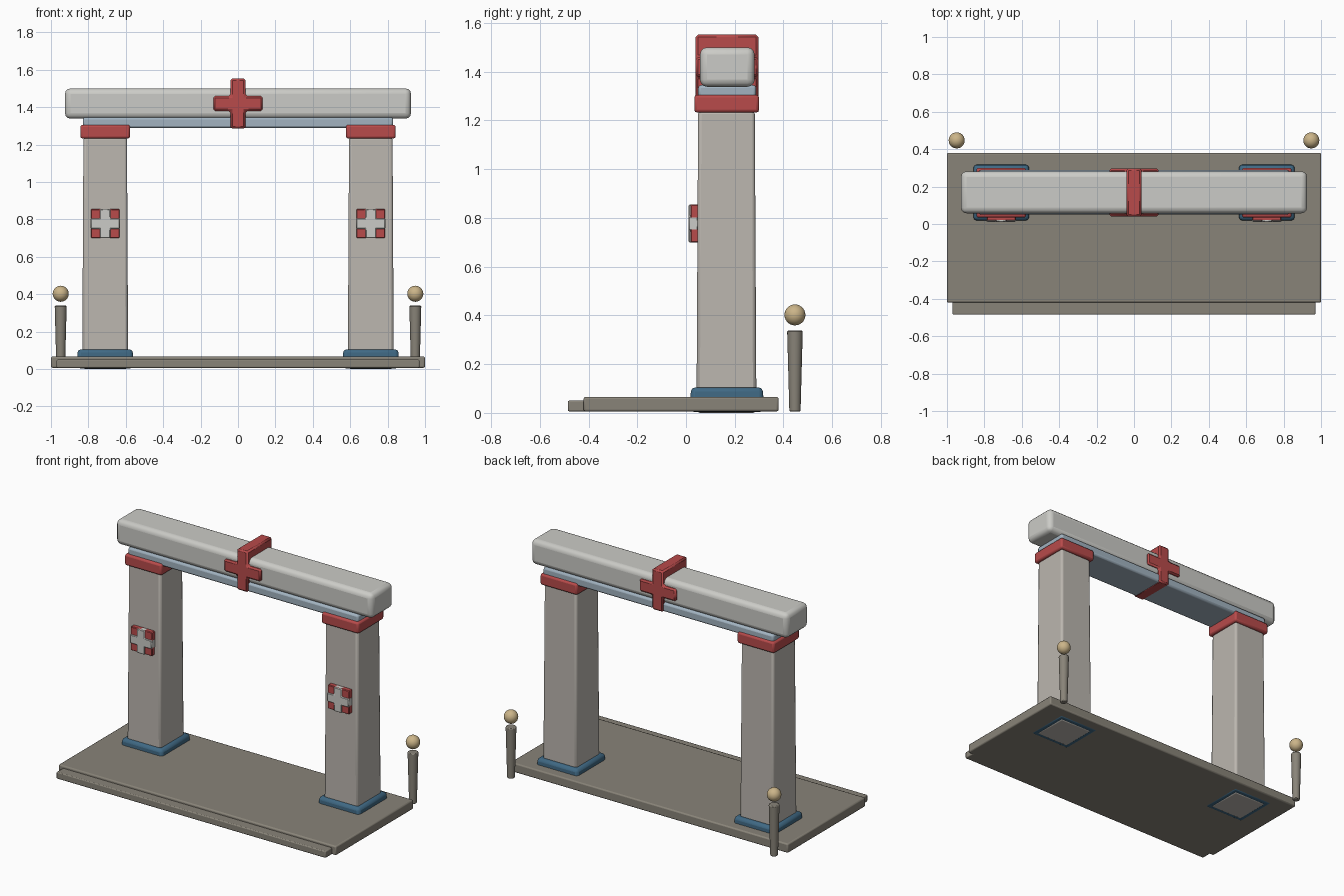
import bpy, bmesh
from math import radians

if "Cube" in bpy.data.objects:
    bpy.data.objects.remove(bpy.data.objects["Cube"])


def material(name, rgb):
    m = bpy.data.materials.new(name)
    m.diffuse_color = (*rgb, 1)
    m.use_nodes = True
    m.node_tree.nodes["Principled BSDF"].inputs["Base Color"].default_value = m.diffuse_color
    return m


STONE = material("pale_stone", (0.60, 0.60, 0.57))
WARM = material("warm_stone", (0.50, 0.47, 0.43))
FLOOR = material("floor_stone", (0.25, 0.23, 0.19))
RED = material("red", (0.48, 0.07, 0.07))
BLUE = material("blue", (0.05, 0.14, 0.23))
PALE_BLUE = material("pale_blue", (0.36, 0.45, 0.53))
BRASS = material("brass", (0.60, 0.46, 0.25))


def finish(ob, mat, bevel=0.0, segments=2):
    """Bevel, colour and smooth an object."""
    ob.data.materials.append(mat)
    if bevel:
        b = ob.modifiers.new("Bevel", 'BEVEL')
        b.width, b.segments, b.limit_method = bevel, segments, 'ANGLE'
    bpy.ops.object.select_all(action='DESELECT')
    ob.select_set(True)
    bpy.context.view_layer.objects.active = ob
    bpy.ops.object.shade_smooth_by_angle(angle=radians(35))
    return ob


def box(name, x, y, z, mat, bevel=0.0, segments=2, taper=1.0):
    """Box from (min, max) ranges; taper scales the top face."""
    bm = bmesh.new()
    bmesh.ops.create_cube(bm, size=1)
    cx, cy = sum(x) / 2, sum(y) / 2
    for v in bm.verts:
        s = taper if v.co.z > 0 else 1
        v.co = (cx + v.co.x * (x[1] - x[0]) * s,
                cy + v.co.y * (y[1] - y[0]) * s,
                z[0] if v.co.z < 0 else z[1])
    me = bpy.data.meshes.new(name)
    bm.to_mesh(me)
    bm.free()
    ob = bpy.data.objects.new(name, me)
    bpy.context.collection.objects.link(ob)
    return finish(ob, mat, bevel, segments)


def cross(name, cx, cz, w, h, arm, y, mat, bevel):
    """Plus-shaped prism facing front, from y[0] to y[1]."""
    a, p, q = arm / 2, w / 2, h / 2
    pts = [(-a, -q), (a, -q), (a, -a), (p, -a), (p, a), (a, a),
           (a, q), (-a, q), (-a, a), (-p, a), (-p, -a), (-a, -a)]
    bm = bmesh.new()
    face = bm.faces.new([bm.verts.new((cx + u, y[0], cz + v)) for u, v in pts])
    new = bmesh.ops.extrude_face_region(bm, geom=[face])["geom"]
    bmesh.ops.translate(bm, vec=(0, y[1] - y[0], 0),
                        verts=[v for v in new if isinstance(v, bmesh.types.BMVert)])
    bmesh.ops.recalc_face_normals(bm, faces=bm.faces)
    me = bpy.data.meshes.new(name)
    bm.to_mesh(me)
    bm.free()
    ob = bpy.data.objects.new(name, me)
    bpy.context.collection.objects.link(ob)
    return finish(ob, mat, bevel, 1)


# Floor slab and front step
box("floor_slab", (-1, 1), (-0.42, 0.38), (0.006, 0.066), FLOOR, 0.008)
box("front_step", (-0.97, 0.97), (-0.485, -0.40), (0.006, 0.05), FLOOR, 0.006)

for side, s in (("left", -1), ("right", 1)):
    c = 0.71 * s
    around = lambda r, m=c: (m - r, m + r)

    # Pillar with foot and capital
    box(side + "_foot", around(0.152), around(0.152, 0.168), (0.003, 0.105),
        BLUE, 0.018, 2, 0.97)
    box(side + "_pillar", around(0.123), around(0.123, 0.166), (0.0, 1.24),
        WARM, 0.014, 2, 0.945)
    box(side + "_capital", around(0.133), around(0.133, 0.167), (1.232, 1.305),
        RED, 0.012)

    # Plaque on the pillar front
    box(side + "_plaque", around(0.077), (0.018, 0.06), (0.70, 0.855), RED, 0.004, 1)
    cross(side + "_plaque_cross", c, 0.777, 0.156, 0.156, 0.056,
          (0.011, 0.05), STONE, 0.004)

    # Rear post with ball
    px = 0.948 * s
    bpy.ops.mesh.primitive_cone_add(vertices=20, radius1=0.023, radius2=0.032,
                                    depth=0.332, location=(px, 0.447, 0.172))
    post = bpy.context.object
    post.name = side + "_post"
    finish(post, FLOOR, 0.005)
    bpy.ops.mesh.primitive_uv_sphere_add(segments=24, ring_count=14, radius=0.043,
                                         location=(px, 0.447, 0.402))
    ball = bpy.context.object
    ball.name = side + "_post_ball"
    finish(ball, BRASS)

# Lintel: pale strip, main beam and the cross wrapped through it
box("lintel_strip", (-0.83, 0.83), (0.05, 0.288), (1.288, 1.345), PALE_BLUE, 0.012)
box("lintel_beam", (-0.925, 0.925), (0.057, 0.282), (1.338, 1.5), STONE, 0.03, 3)
cross("lintel_cross", 0, 1.419, 0.264, 0.267, 0.08, (0.04, 0.297), RED, 0.01)
